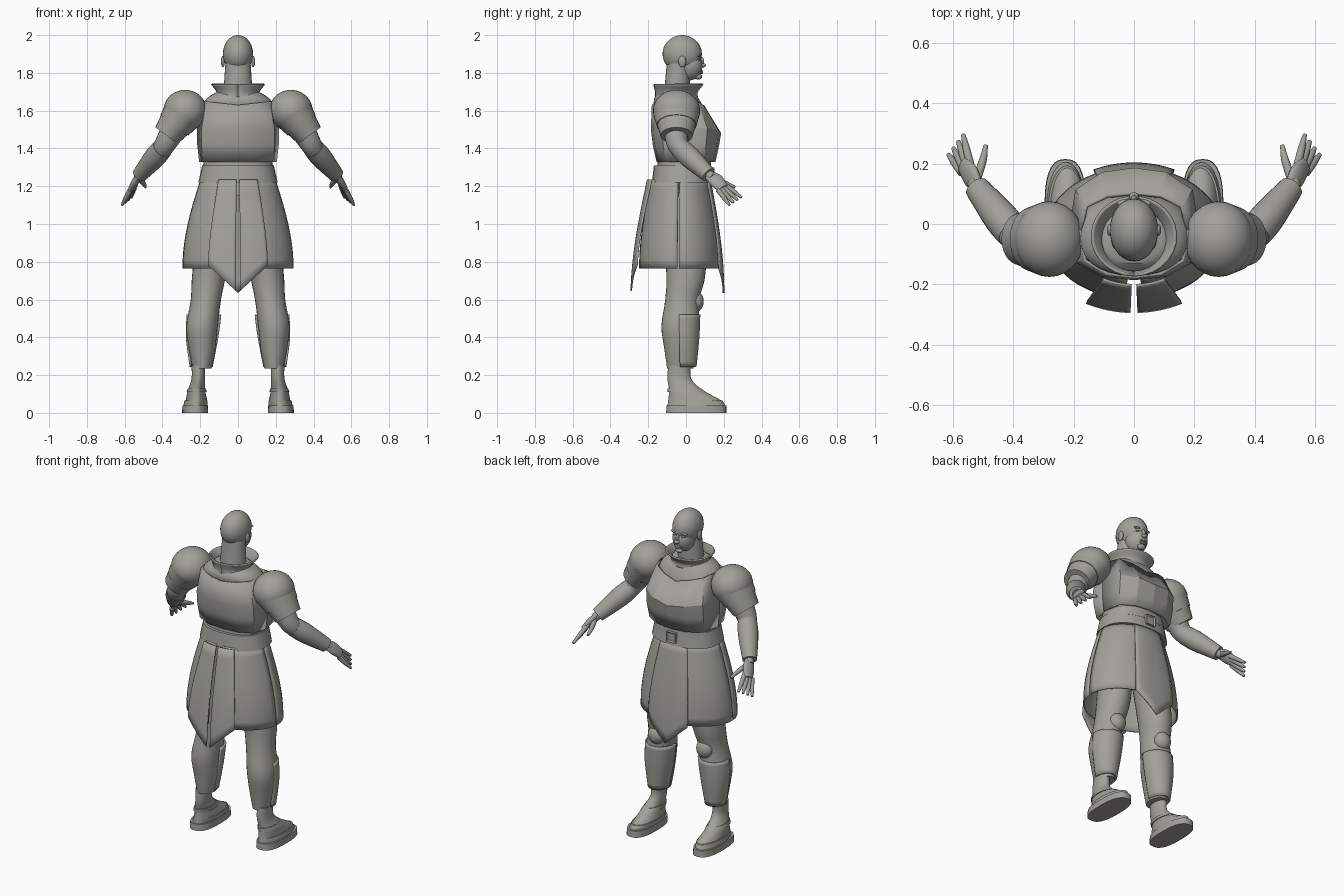
import bpy, bmesh
from math import sin, cos, pi, radians, copysign
from mathutils import Vector, Matrix

cube = bpy.data.objects.get("Cube")
if cube:
    bpy.data.objects.remove(cube)

COLOUR = (.36, .355, .325, 1)
grey = bpy.data.materials.new("warm_grey")
grey.use_nodes = True
grey.diffuse_color = COLOUR
grey.node_tree.nodes["Principled BSDF"].inputs["Base Color"].default_value = COLOUR


def add_object(name, bm, thick, angle):
    mesh = bpy.data.meshes.new(name)
    bm.to_mesh(mesh)
    mesh.materials.append(grey)
    mesh.shade_smooth()
    mesh.set_sharp_from_angle(angle=radians(angle))
    obj = bpy.data.objects.new(name, mesh)
    bpy.context.collection.objects.link(obj)
    if thick:
        shell = obj.modifiers.new("thickness", "SOLIDIFY")
        shell.thickness = thick
        shell.offset = 0


def finish(name, bm, pair=False, thick=0, angle=40):
    """Make the object, or a mirrored left and right pair of it."""
    bmesh.ops.recalc_face_normals(bm, faces=bm.faces)
    add_object("left_" + name if pair else name, bm, thick, angle)
    if pair:
        bmesh.ops.scale(bm, vec=(-1, 1, 1), verts=bm.verts)
        bmesh.ops.reverse_faces(bm, faces=bm.faces)
        add_object("right_" + name, bm, thick, angle)
    bm.free()


def skin(bm, rings, closed):
    """Join successive rows of points with quads."""
    rows = [[bm.verts.new(point) for point in ring] for ring in rings]
    for low, high in zip(rows, rows[1:]):
        count = len(low)
        for i in range(count if closed else count - 1):
            j = (i + 1) % count
            bm.faces.new((low[i], low[j], high[j], high[i]))
    return rows


def spline(rows, steps=4):
    """Catmull-Rom interpolation through the rows."""
    rows = [Vector(row) for row in rows]
    padded = [rows[0], *rows, rows[-1]]
    result = []
    for before, start, end, after in zip(padded, padded[1:], padded[2:], padded[3:]):
        leave, arrive = (end - before) / 2, (after - start) / 2
        for k in range(steps):
            t = k / steps
            ease = t * t * (3 - 2 * t)
            result.append(start.lerp(end, ease) + leave * t * (1 - t) ** 2
                          - arrive * t * t * (1 - t))
    return result + [rows[-1]]


def rounded(value, power):
    return copysign(abs(value) ** (2 / power), value)


def loft(name, rows, pair=False, level=True, arc=None, thick=0, sides=28, power=2):
    """Rows are x, y, z, radius across, radius deep; level keeps rings horizontal."""
    rows = spline(rows)
    spots = [row.to_3d() if len(row) == 3 else Vector(row[:3]) for row in rows]
    start, end = arc or (0, 360)
    rings = []
    for i, (row, spot) in enumerate(zip(rows, spots)):
        along = Vector((0, 0, 1))
        if not level:
            along = (spots[min(i + 1, len(spots) - 1)] - spots[max(i - 1, 0)]).normalized()
        across = Vector((0, 1, 0)).cross(along).normalized()
        deep = along.cross(across)
        turns = [radians(start + (end - start) * k / (sides - bool(arc))) for k in range(sides)]
        rings.append([spot + across * row[3] * rounded(cos(turn), power)
                      + deep * row[4] * rounded(sin(turn), power) for turn in turns])
    bm = bmesh.new()
    made = skin(bm, rings, arc is None)
    if not thick:
        bm.faces.new(made[0])
        bm.faces.new(made[-1])
    finish(name, bm, pair, thick)


def limb(name, points, radii, flatten=1, sides=20):
    """A pair of round limbs through the points."""
    rows = [(*point, radius, radius * flatten) for point, radius in zip(points, radii)]
    loft(name, rows, pair=True, level=False, sides=sides)


def ball(name, centre, size, pair=False):
    bm = bmesh.new()
    place = Matrix.Translation(centre) @ Matrix.Diagonal((*size, 1))
    bmesh.ops.create_uvsphere(bm, u_segments=28, v_segments=18, radius=1, matrix=place)
    finish(name, bm, pair)


def cuirass(name, side, rows, angle):
    """Rows are z, half width, depth and rise of z towards the sides."""
    columns = [(0, 1), (.5, .93), (.9, .65), (1, 0)]
    columns = [(-a, b) for a, b in reversed(columns[1:])] + columns
    bm = bmesh.new()
    skin(bm, [[(width * a, side * depth * b - .02, z + rise * abs(a)) for a, b in columns]
              for z, width, depth, rise in rows], False)
    finish(name, bm, thick=.012, angle=angle)


def skirt_panel(name, start, end, out=0, tip=0, pair=True):
    """Part of the bell-shaped skirt; tip lowers the hem towards the middle."""
    steps = 10
    rings = []
    for i in range(steps + 1):
        drop = i / steps
        bell = sin(drop * pi / 2)
        lift = out * (1 + drop) / 2
        ring = []
        for k in range(steps + 1):
            turn = radians(start + (end - start) * k / steps)
            x = (.195 + .095 * bell + lift) * cos(turn)
            y = (.15 + .065 * bell + lift) * sin(turn) - .03
            ring.append((x, y, 1.235 - drop * (.47 + tip * (1 - abs(x) / .14))))
        rings.append(ring)
    bm = bmesh.new()
    skin(bm, rings, False)
    finish(name, bm, pair, thick=.009)


# Head and face
ball("skull", (0, -.02, 1.9), (.08, .104, .1))
ball("jaw", (0, .017, 1.84), (.063, .071, .08))
loft("neck", [(0, -.05, 1.65, .08, .07), (0, -.04, 1.85, .067, .062)])
ball("nose_bridge", (0, .08, 1.86), (.01, .016, .025))
ball("nose_tip", (0, .089, 1.84), (.016, .016, .011))
ball("ear", (.08, -.02, 1.86), (.01, .02, .03), pair=True)
ball("eye", (.03, .069, 1.87), (.014, .009, .006), pair=True)
ball("brow", (.03, .069, 1.89), (.026, .012, .007), pair=True)
for name, z in (("upper_lip", 1.81), ("lower_lip", 1.8)):
    ball(name, (0, .08, z), (.023, .011, .006))
ball("chin", (0, .065, 1.78), (.024, .02, .016))

# Body under the armour
loft("torso", [(0, -.03, 1.15, .18, .12), (0, -.02, 1.4, .18, .13), (0, -.03, 1.58, .19, .13),
               (0, -.05, 1.66, .17, .12), (0, -.05, 1.71, .09, .08)], power=2.2)
loft("collar", [(0, -.05, 1.67, .12, .11), (0, -.05, 1.7, .11, .11), (0, -.04, 1.74, .14, .13)],
     thick=.008, arc=(-90, 270))

# Breastplate with flat facets and a smooth back plate
cuirass("breastplate", 1, [(1.6, .175, .12, .05), (1.48, .21, .2, .03),
                           (1.42, .21, .19, 0), (1.33, .2, .17, 0)], angle=8)
cuirass("back_plate", -1, [(1.63, .18, .155, .02), (1.5, .21, .16, 0),
                           (1.42, .21, .15, 0), (1.33, .2, .13, 0)], angle=40)

# Belt with buckle
loft("waist_band", [(0, -.01, 1.28, .19, .145), (0, -.01, 1.34, .18, .14)], power=2.3)
loft("belt", [(0, -.02, 1.22, .21, .16), (0, -.02, 1.31, .19, .15)], power=2.3)
bm = bmesh.new()
bmesh.ops.create_cube(bm, size=1, matrix=Matrix.Translation((0, .14, 1.27))
                      @ Matrix.Diagonal((.06, .02, .06, 1)))
front = max(bm.faces, key=lambda face: face.calc_center_median().y)
bmesh.ops.inset_region(bm, faces=[front], thickness=.01)
bmesh.ops.translate(bm, verts=front.verts, vec=(0, -.008, 0))
finish("buckle", bm)

# Skirt quarters, with pointed flaps front and back
skirt_panel("front_skirt_panel", -2, 80)
skirt_panel("back_skirt_panel", -84, -4)
skirt_panel("front_flap", 64, 116, out=.014, tip=.13, pair=False)
skirt_panel("back_flap", -88, -62, out=.045, tip=.13)

# Shoulder armour: a dome and two lames along the arm
shoulder = Vector((.28, -.05, 1.6))
axis = Vector((.6, 0, -.8))
ball("shoulder_dome", shoulder, (.115, .125, .11), pair=True)
for i, name in enumerate(("upper_lame", "lower_lame")):
    reach = .02 + .07 * i
    radius = .107 - .018 * i
    limb(name, [shoulder + axis * reach, shoulder + axis * (reach + .075)],
         [radius, radius - .015], flatten=1.15, sides=28)

# Arms and bracers
elbow, wrist = Vector((.4, -.03, 1.4)), Vector((.52, .12, 1.26))
limb("upper_arm", [shoulder, (.37, -.05, 1.45), elbow, elbow.lerp(wrist, .3)],
     [.08, .06, .053, .05])
limb("bracer", [elbow, elbow.lerp(wrist, .35), wrist], [.055, .057, .041])
limb("wrist", [elbow.lerp(wrist, .8), (.53, .14, 1.245)], [.03, .024])

# Hands with spread fingers
limb("palm", [wrist, (.54, .16, 1.23), (.565, .195, 1.19)], [.014, .02, .015], flatten=2)
knuckles = Vector((.54, .19, 1.22)), Vector((.57, .17, 1.18))
tips = Vector((.565, .295, 1.14)), Vector((.614, .23, 1.1))
for i, name in enumerate(("index", "middle", "ring", "little")):
    base, tip = knuckles[0].lerp(knuckles[1], i / 3), tips[0].lerp(tips[1], i / 3)
    limb(name + "_finger", [base, base.lerp(tip, .6), tip], [.014, .012, .007], sides=12)
limb("thumb", [(.52, .15, 1.24), (.5, .21, 1.215), (.49, .26, 1.195)], [.015, .013, .007], sides=12)

# Legs, knee pads and greaves
loft("leg", [(.1, -.02, 1.17, .09, .12), (.15, 0, .76, .09, .105), (.17, -.02, .6, .08, .09),
             (.19, -.03, .46, .083, .1), (.19, -.03, .34, .07, .085), (.19, -.03, .235, .05, .07)],
     pair=True)
ball("knee_pad", (.165, .05, .59), (.052, .044, .056), pair=True)
loft("greave", [(.18, -.02, .52, .086, .09), (.19, -.02, .4, .08, .085), (.195, -.02, .245, .055, .07)],
     pair=True, arc=(-10, 190), thick=.012)

# Feet and sandals
loft("foot", [(.225, .05, .03, .06, .15), (.22, .05, .06, .058, .145), (.22, 0, .12, .046, .09),
              (.21, -.035, .18, .036, .063), (.21, -.035, .25, .036, .06)], pair=True)
loft("sole", [(.227, .055, 0, .069, .16), (.227, .055, .04, .067, .158)], pair=True, power=2.6)
loft("toe_strap", [(.225, .055, .04, .064, .15), (.222, .05, .066, .061, .143)], pair=True)
loft("ankle_strap", [(.22, .005, .11, .053, .102), (.217, -.01, .13, .048, .088)], pair=True)
